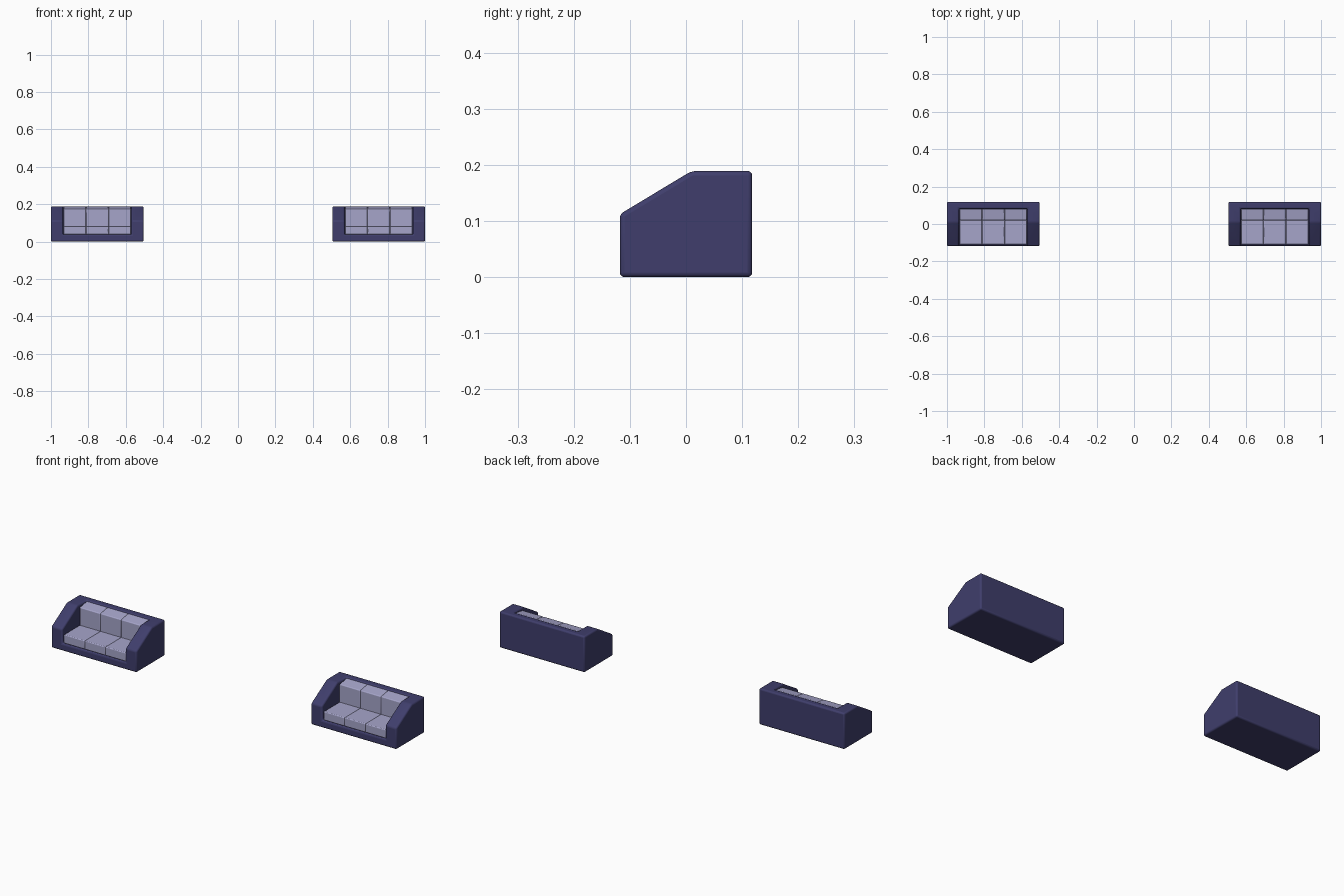
import bpy, bmesh

if "Cube" in bpy.data.objects:
    bpy.data.objects.remove(bpy.data.objects["Cube"])


def material(name, rgb):
    m = bpy.data.materials.new(name)
    m.diffuse_color = (*rgb, 1)
    m.use_nodes = True
    m.node_tree.nodes["Principled BSDF"].inputs["Base Color"].default_value = m.diffuse_color
    return m


navy = material("navy fabric", (0.050, 0.048, 0.150))
lilac = material("pale lilac fabric", (0.38, 0.375, 0.59))


def extrude_profile(name, pts, x0, x1, mat=None):
    """Extrude a (y, z) profile along x."""
    bm = bmesh.new()
    face = bm.faces.new([bm.verts.new((x0, y, z)) for y, z in pts])
    new = bmesh.ops.extrude_face_region(bm, geom=[face])["geom"]
    verts = [v for v in new if isinstance(v, bmesh.types.BMVert)]
    bmesh.ops.translate(bm, vec=(x1 - x0, 0, 0), verts=verts)
    bmesh.ops.recalc_face_normals(bm, faces=bm.faces)
    me = bpy.data.meshes.new(name)
    bm.to_mesh(me)
    bm.free()
    ob = bpy.data.objects.new(name, me)
    bpy.context.collection.objects.link(ob)
    if mat:
        me.materials.append(mat)
    return ob


def finish(ob, width):
    """Rounded edges with smooth shading."""
    b = ob.modifiers.new("round", "BEVEL")
    b.width, b.segments, b.limit_method = width, 3, "ANGLE"
    b.angle_limit = 0.4
    bpy.ops.object.select_all(action="DESELECT")
    ob.select_set(True)
    bpy.context.view_layer.objects.active = ob
    bpy.ops.object.shade_smooth_by_angle(angle=0.6)


W = 0.2475    # half width of a sofa
IN = 0.183    # half width between the arms
for side, cx in (("left", -0.7525), ("right", 0.7525)):
    # frame: arms, back and base in one shell, hollowed for the cushions
    frame = extrude_profile(side + "_sofa_frame",
                            [(-0.118, 0), (-0.118, 0.112), (0.01, 0.189),
                             (0.118, 0.189), (0.118, 0)], cx - W, cx + W, navy)
    cutter = extrude_profile("cavity_cutter",
                             [(-0.3, 0.038), (-0.3, 0.4), (0.082, 0.4), (0.082, 0.038)],
                             cx - IN, cx + IN, navy)
    cut = frame.modifiers.new("hollow", "BOOLEAN")
    cut.operation, cut.object, cut.solver = "DIFFERENCE", cutter, "EXACT"
    bpy.context.view_layer.objects.active = frame
    bpy.ops.object.modifier_apply(modifier=cut.name)
    bpy.data.objects.remove(cutter)
    finish(frame, 0.008)

    # three seat and three back cushions
    step = 2 * (IN - 0.003) / 3
    for i in range(3):
        x0 = cx - IN + 0.003 + i * step
        seat = extrude_profile(f"{side}_seat_cushion_{i + 1}",
                               [(-0.110, 0.038), (-0.110, 0.083), (0.024, 0.083), (0.024, 0.038)],
                               x0, x0 + step, lilac)
        finish(seat, 0.004)
        back = extrude_profile(f"{side}_back_cushion_{i + 1}",
                               [(0.020, 0.038), (0.020, 0.176), (0.081, 0.186), (0.081, 0.038)],
                               x0, x0 + step, lilac)
        finish(back, 0.004)
